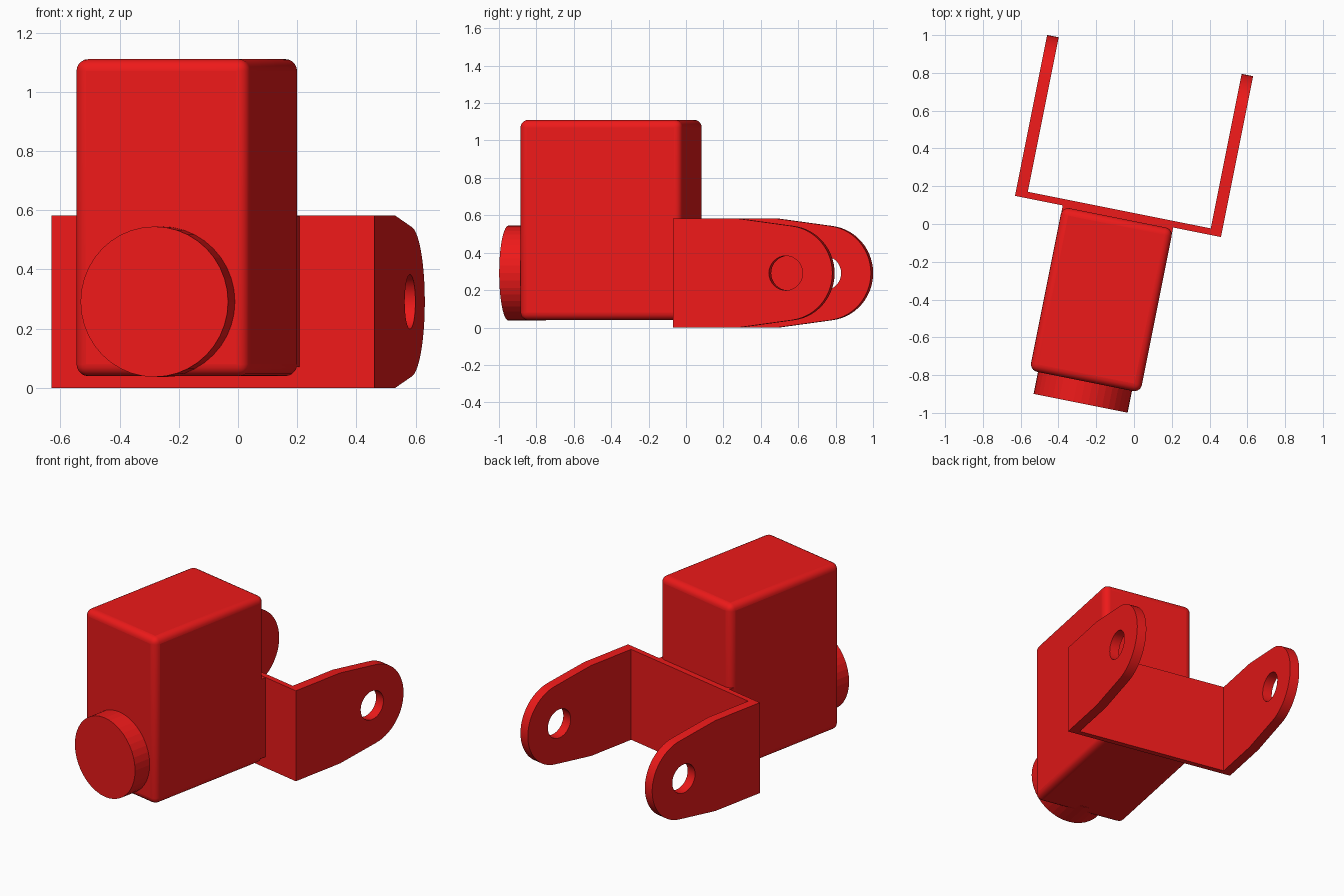
import bpy, math
from mathutils import Matrix

if "Cube" in bpy.data.objects:
    bpy.data.objects.remove(bpy.data.objects["Cube"])

# The whole model is turned slightly about z
TURN = Matrix.Rotation(-math.atan(0.2), 4, 'Z')
MID = -0.091          # centre line of the bracket and body (local x)
AXIS_Z = 0.291        # height of the pin holes and the front disc

red = bpy.data.materials.new("red")
red.diffuse_color = (0.85, 0.01, 0.01, 1)
red.use_nodes = True
red.node_tree.nodes["Principled BSDF"].inputs["Base Color"].default_value = red.diffuse_color


def finish(obj, name, smooth=None):
    obj.name = name
    obj.data.materials.clear()
    obj.data.materials.append(red)
    if smooth is not None:
        bpy.ops.object.shade_smooth_by_angle(angle=math.radians(smooth))
    return obj


def box(name, x, y, z, bevel=0):
    bpy.ops.mesh.primitive_cube_add(size=1)
    obj = bpy.context.object
    size = [b - a for a, b in (x, y, z)]
    centre = [(a + b) / 2 for a, b in (x, y, z)]
    obj.data.transform(Matrix.Diagonal((*size, 1)))
    obj.matrix_world = TURN @ Matrix.Translation(centre)
    finish(obj, name, 35 if bevel else None)
    if bevel:
        mod = obj.modifiers.new("rounding", 'BEVEL')
        mod.width, mod.segments = bevel, 5
    return obj


def arc(cx, cy, r, a0, a1, n):
    return [(cx + r * math.cos(math.radians(a0 + (a1 - a0) * i / n)),
             cy + r * math.sin(math.radians(a0 + (a1 - a0) * i / n)))
            for i in range(n + 1)]


def arm(name, x):
    # Side profile with a rounded tip, plus a pin hole as a second loop
    outline = [(0.0225, 0.582), (0.0225, 0), (0.38, 0)]
    outline += arc(0.637, AXIS_Z, 0.254, -83, 83, 28) + [(0.38, 0.582)]
    hole = arc(0.637, AXIS_Z, 0.092, 0, 360, 32)[:-1]
    curve = bpy.data.curves.new(name, 'CURVE')
    curve.dimensions, curve.fill_mode, curve.extrude = '2D', 'BOTH', 0.031
    for loop in (outline, hole):
        spline = curve.splines.new('POLY')
        spline.points.add(len(loop) - 1)
        for p, (a, b) in zip(spline.points, loop):
            p.co = (a, b, 0, 1)
        spline.use_cyclic_u = True
    obj = bpy.data.objects.new(name, curve)
    bpy.context.collection.objects.link(obj)
    # Profile plane becomes local yz
    stand = Matrix(((0, 0, 1, x), (1, 0, 0, 0), (0, 1, 0, 0), (0, 0, 0, 1)))
    obj.matrix_world = TURN @ stand
    bpy.ops.object.select_all(action='DESELECT')
    obj.select_set(True)
    bpy.context.view_layer.objects.active = obj
    bpy.ops.object.convert(target='MESH')
    finish(bpy.context.object, name, 30)


# Fork bracket: back plate and two arms
box("bracket_plate", (MID - 0.525, MID + 0.525), (0.0225, 0.057), (0, 0.582))
arm("left_arm", MID - 0.525)
arm("right_arm", MID + 0.525)

# Rounded body and the thin pad joining it to the bracket
box("body", (MID - 0.299, MID + 0.299), (-0.868, 0.015), (0.04, 1.11), 0.04)
box("mounting_pad", (MID - 0.298, MID + 0.298), (-0.03, 0.03), (0.07, 0.58))

# Front disc
bpy.ops.mesh.primitive_cylinder_add(vertices=40, radius=0.254, depth=0.2)
disc = bpy.context.object
disc.matrix_world = (TURN @ Matrix.Translation((MID, -0.886, AXIS_Z))
                     @ Matrix.Rotation(math.pi / 2, 4, 'X'))
finish(disc, "front_disc")
